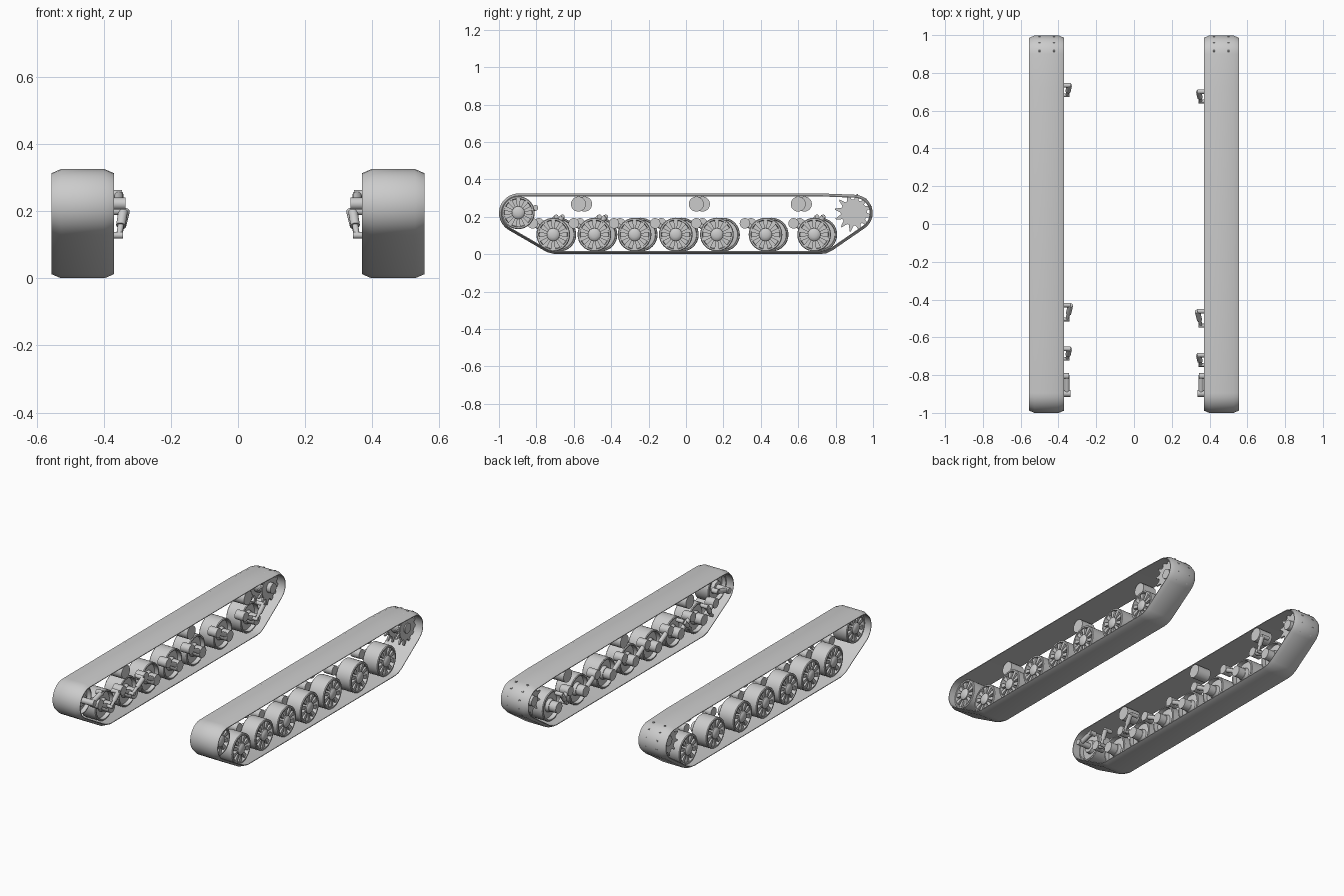
import bpy, bmesh
from math import cos, sin, pi, radians
from mathutils import Vector

if "Cube" in bpy.data.objects:
    bpy.data.objects.remove(bpy.data.objects["Cube"])

steel = bpy.data.materials.new("steel_grey")
steel.use_nodes = True
GREY = (0.6, 0.6, 0.6, 1)
steel.diffuse_color = GREY
steel.node_tree.nodes["Principled BSDF"].inputs["Base Color"].default_value = GREY

WHEELS = [-0.71, -0.49, -0.275, -0.055, 0.165, 0.425, 0.685]
ROLLERS = [-0.575, 0.055, 0.6]
SHOCKED = (0, 1, 6)
STAGGER = 0.033
AXLE_Z = 0.105
IDLER = (-0.897, 0.222)
SPROCKET = (0.897, 0.222)
BELT_X = 0.4625


def finish(bm, name, side):
    """Place the part on its side and shade it smooth with sharp edges."""
    for v in bm.verts:
        v.co.x *= side
    bmesh.ops.recalc_face_normals(bm, faces=bm.faces)
    me = bpy.data.meshes.new(name)
    bm.to_mesh(me)
    bm.free()
    me.materials.append(steel)
    me.polygons.foreach_set("use_smooth", [True] * len(me.polygons))
    me.set_sharp_from_angle(angle=radians(32))
    ob = bpy.data.objects.new(name + ("_left" if side > 0 else "_right"), me)
    bpy.context.collection.objects.link(ob)


def lathe(bm, profile, y, z, n=32):
    """Revolve (x, radius) points about an axle along x."""
    rings = []
    for x, r in profile:
        if r == 0:
            rings.append([bm.verts.new((x, y, z))] * n)
        else:
            rings.append([bm.verts.new((x, y + r * cos(2 * pi * i / n), z + r * sin(2 * pi * i / n)))
                          for i in range(n)])
    for a, b in zip(rings, rings[1:]):
        for i in range(n):
            j = (i + 1) % n
            bm.faces.new(list(dict.fromkeys((a[i], a[j], b[j], b[i]))))


def drum(bm, x0, x1, r, y, z, n=24):
    lathe(bm, [(x0, 0), (x0, r), (x1, r), (x1, 0)], y, z, n)


def rod(bm, p, q, r, n=16):
    p, q = Vector(p), Vector(q)
    d = q - p
    m = d.to_track_quat("Z", "Y").to_matrix().to_4x4()
    m.translation = (p + q) / 2
    bmesh.ops.create_cone(bm, cap_ends=True, segments=n, radius1=r, radius2=r,
                          depth=d.length, matrix=m)


def wedge(bm, y, z, angle, inner, outer, x0, x1):
    """Radial prism; inner and outer are (radius, half width)."""
    loops = []
    for x in (x0, x1):
        loop = []
        for r, w in ((inner[0], -inner[1]), (outer[0], -outer[1]), (outer[0], outer[1]), (inner[0], inner[1])):
            loop.append(bm.verts.new((x, y + r * cos(angle) - w * sin(angle),
                                      z + r * sin(angle) + w * cos(angle))))
        loops.append(loop)
    a, b = loops
    bm.faces.new(a)
    bm.faces.new(b)
    for i in range(4):
        j = (i + 1) % 4
        bm.faces.new((a[i], a[j], b[j], b[i]))


def spoked_wheel(name, side, y, z, r, x0, x1):
    bm = bmesh.new()
    # rim, recessed dishes on both faces, domed hub
    lathe(bm, [(x0, 0), (x0, 0.035), (x0 + 0.02, 0.04), (x0 + 0.025, r - 0.012), (x0, r - 0.01),
               (x0, r - 0.004), (x0 + 0.004, r), (x1 - 0.004, r), (x1, r - 0.004),
               (x1, r - 0.012), (x1 - 0.03, r - 0.015), (x1 - 0.03, 0.034),
               (x1, 0.034), (x1 + 0.006, 0.027), (x1 + 0.01, 0.015), (x1 + 0.011, 0)], y, z)
    # raised spokes
    for k in range(10):
        wedge(bm, y, z, 2 * pi * (k + 0.5) / 10, (0.03, 0.006), (r - 0.01, 0.013), x1 - 0.031, x1 - 0.006)
    finish(bm, name, side)


def track_path():
    """Outer side profile of the belt as (y, z), counter-clockwise."""
    pts = [(0.72, 0.325)]
    for k in range(13):
        a = radians(90 + 150 * k / 12)
        pts.append((-0.895 + 0.105 * cos(a), 0.22 + 0.105 * sin(a)))
    pts += [(-0.745, 0.012), (-0.70, 0), (0.71, 0), (0.75, 0.005), (0.785, 0.022)]
    for k in range(13):
        a = radians(-55 + 145 * k / 12)
        pts.append((0.9 + 0.098 * cos(a), 0.22 + 0.098 * sin(a)))
    return pts


def belt(side):
    bm = bmesh.new()
    pts = [Vector(p) for p in track_path()]
    n = len(pts)
    section = [(-0.0925, 0.012), (-0.065, 0), (0.065, 0), (0.0925, 0.012), (0.0925, 0.016), (-0.0925, 0.016)]
    rings = []
    for i, p in enumerate(pts):
        t = (p - pts[i - 1]).normalized() + (pts[(i + 1) % n] - p).normalized()
        inward = Vector((-t.y, t.x)).normalized()
        rings.append([bm.verts.new((BELT_X + x, *(p + inward * d))) for x, d in section])
    for i in range(n):
        a, b = rings[i], rings[(i + 1) % n]
        for k in range(6):
            j = (k + 1) % 6
            bm.faces.new((a[k], a[j], b[j], b[k]))
    finish(bm, "track_belt", side)


def sprocket(side):
    bm = bmesh.new()
    y, z = SPROCKET
    drum(bm, 0.39, 0.515, 0.03, y, z)
    drum(bm, 0.42, 0.505, 0.045, y, z)
    for x in (0.424, 0.5):
        drum(bm, x - 0.008, x + 0.008, 0.07, y, z, 36)
        for k in range(12):
            wedge(bm, y, z, radians(19 + 30 * k), (0.066, 0.014), (0.102, 0.003), x - 0.005, x + 0.005)
    finish(bm, "drive_sprocket", side)


def suspension(side, i, y):
    # swing arm from the axle up to its pivot
    bm = bmesh.new()
    py, pz = y - 0.11, 0.165
    drum(bm, 0.374, 0.43, 0.032, y, AXLE_Z)
    drum(bm, 0.372, 0.43, 0.028, py, pz)
    rod(bm, (0.389, y, AXLE_Z), (0.389, py, pz), 0.014)
    finish(bm, f"swing_arm_{i + 1}", side)
    # damper on the inner face
    if i in SHOCKED:
        bm = bmesh.new()
        reach = 0.012 if i == 1 else 0
        top = Vector((0.342 - reach / 2, y + 0.016 + reach, 0.2))
        low = Vector((0.354, y - 0.036 - reach, 0.128))
        rod(bm, top, low, 0.009)
        rod(bm, top, top.lerp(low, 0.6), 0.014)
        drum(bm, 0.342, 0.385, 0.01, low.y, low.z, 16)
        drum(bm, 0.335, 0.385, 0.012, top.y, top.z, 16)
        finish(bm, f"damper_{i + 1}", side)


for side in (1, -1):
    shift = 0 if side > 0 else STAGGER
    belt(side)
    sprocket(side)
    spoked_wheel("idler_wheel", side, *IDLER, 0.088, 0.415, 0.515)
    for i, y in enumerate(WHEELS):
        spoked_wheel(f"road_wheel_{i + 1}", side, y + shift, AXLE_Z, 0.09, 0.42, 0.522)
        suspension(side, i, y + shift)
    for i, y in enumerate(ROLLERS):
        bm = bmesh.new()
        drum(bm, 0.375, 0.465, 0.04, y + shift, 0.268, 32)
        finish(bm, f"return_roller_{i + 1}", side)
    # crank that carries the idler
    bm = bmesh.new()
    y, z = IDLER
    drum(bm, 0.335, 0.43, 0.018, y, z)
    rod(bm, (0.355, y, z), (0.355, -0.8, 0.248), 0.014)
    drum(bm, 0.345, 0.385, 0.015, -0.805, 0.248)
    finish(bm, "idler_crank", side)
